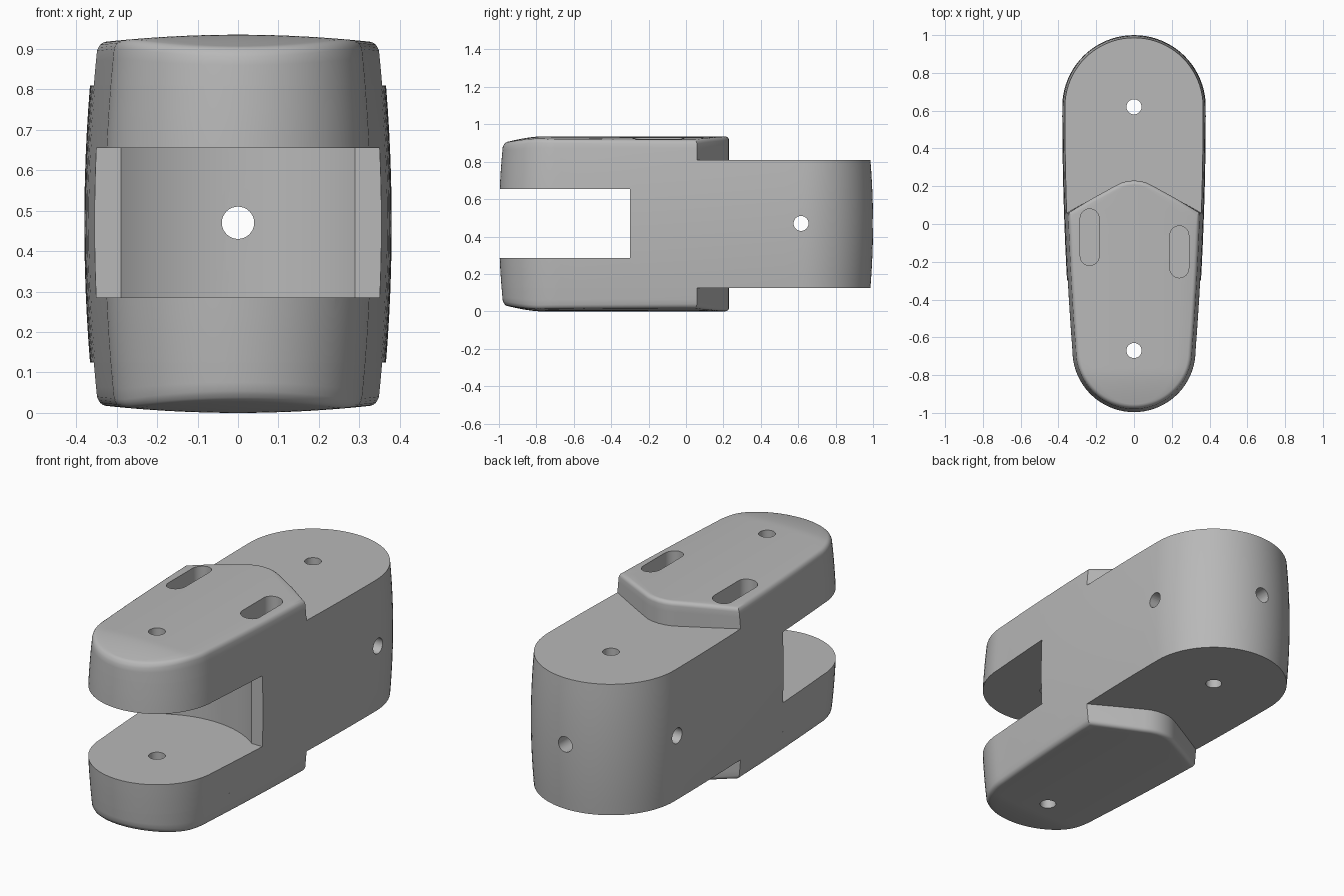
import bpy, bmesh, math
from mathutils import Vector, Matrix

cube = bpy.data.objects.get("Cube")
if cube:
    bpy.data.objects.remove(cube, do_unlink=True)

grey = bpy.data.materials.new("plain_grey")
grey.use_nodes = True
grey.diffuse_color = (0.48, 0.48, 0.48, 1)
grey.node_tree.nodes["Principled BSDF"].inputs["Base Color"].default_value = (0.48, 0.48, 0.48, 1)

MID = 0.4675        # mid height
CORE_H = 0.3425     # half height of the core
FILLET = 0.02


def side_x(y):
    """Half width of the gently curved flanks."""
    return 0.38 - 0.03 * (0.62 - y) ** 2


def arc(cy, r, a0, a1, n):
    pts = []
    for i in range(n + 1):
        a = math.radians(a0 + (a1 - a0) * i / n)
        pts.append((r * math.cos(a), cy + r * math.sin(a)))
    return pts


def flank(y0, y1, n):
    return [(side_x(y0 + (y1 - y0) * i / n), y0 + (y1 - y0) * i / n) for i in range(n + 1)]


def full_loop(half):
    """Mirror a right half, which runs from the rear to the front, into a closed loop."""
    half = [Vector(p) for p in half]
    half[0].x = half[-1].x = 0
    return half + [Vector((-p.x, p.y)) for p in reversed(half[1:-1])]


def mitres(loop):
    """Outward offset direction at each point of a clockwise loop."""
    n, out = len(loop), []
    for i in range(n):
        a = (loop[i] - loop[i - 1]).normalized()
        b = (loop[(i + 1) % n] - loop[i]).normalized()
        n1, n2 = Vector((-a.y, a.x)), Vector((-b.y, b.x))
        out.append((n1 + n2) / (1 + n1.dot(n2)))
    return out


def barrel(h):
    """Inset of the bulging side wall at distance h from mid height."""
    return 0.12 * h * h


def crown(x, y):
    """Height above mid of the crowned outer face, falling at the nose."""
    drop = 0.035 * max(0, (-0.78 - y) / 0.2) ** 1.5
    return MID - 0.02 * (x / 0.35) ** 2 - drop


def finish(bm, name):
    bmesh.ops.recalc_face_normals(bm, faces=bm.faces)
    me = bpy.data.meshes.new(name)
    bm.to_mesh(me)
    bm.free()
    ob = bpy.data.objects.new(name, me)
    bpy.context.collection.objects.link(ob)
    return ob


def skin(bm, rings):
    n = len(rings[0])
    for a, b in zip(rings, rings[1:]):
        for i in range(n):
            j = (i + 1) % n
            bm.faces.new((a[i], a[j], b[j], b[i]))


front_arc = arc(-0.67, 0.33, -5, -90, 18)


def make_core():
    loop = full_loop(arc(0.62, 0.38, 90, 0, 20) + flank(0.62, -0.67, 14)[1:] + front_arc)
    dirs = mitres(loop)
    bm = bmesh.new()
    rings = []
    for k in range(13):
        h = -CORE_H + 2 * CORE_H * k / 12
        rings.append([bm.verts.new((*(p - d * barrel(h)), MID + h)) for p, d in zip(loop, dirs)])
    skin(bm, rings)
    bm.faces.new(rings[0])
    bm.faces.new(rings[-1])
    return finish(bm, "link_body")


def make_plate(name, sign):
    """Raised fork plate with a pointed rear edge, crowned face and rounded rim."""
    wedge = [(0, 0.23), (0.035, 0.227), (0.07, 0.217), (0.1, 0.202), (0.23, 0.13)]
    half = wedge + flank(0.058, -0.67, 10) + front_arc
    loop = full_loop(half)
    dirs = mitres(loop)
    n, m = len(loop), len(half)
    corner = len(wedge)
    walls = []
    for i, d in enumerate(dirs):
        r = min(i, n - i)
        if r < corner:
            walls.append(Vector((0, 0)))          # wedge face stays upright
        elif r == corner:
            walls.append(Vector((math.copysign(1, loop[i].x), 0)))
        else:
            walls.append(d)
    bm = bmesh.new()

    def ring(step, fil):
        out = []
        for p, d, w in zip(loop, dirs, walls):
            q = p - d * fil - w * barrel(0.445)
            top = crown(q.x, q.y)
            if step <= 1:                         # wall
                h = CORE_H + (top - FILLET - CORE_H) * step
                q = p - w * barrel(h)
            else:                                 # rounded rim
                a = (step - 1) * math.pi / 2
                h = top - FILLET * (1 - math.sin(a))
            out.append(bm.verts.new((q.x, q.y, MID + sign * h)))
        return out

    rings = [ring(s, 0) for s in (0, 0.35, 0.7, 1)]
    for k in range(1, 5):
        rings.append(ring(1 + k / 4, FILLET * (1 - math.cos(k * math.pi / 8))))
    skin(bm, rings)
    bm.faces.new(rings[0])

    # crowned face, built as rows across the width
    rim, cols, rows = rings[-1], 10, []
    for i in range(m):
        if i in (0, m - 1):
            rows.append([rim[i]] * (cols + 1))
            continue
        a, b = rim[i], rim[n - i]
        mid = []
        for k in range(1, cols):
            c = a.co.lerp(b.co, k / cols)
            mid.append(bm.verts.new((c.x, c.y, MID + sign * crown(c.x, c.y))))
        rows.append([a] + mid + [b])
    for r, s in zip(rows, rows[1:]):
        for k in range(cols):
            vs = list(dict.fromkeys((r[k], r[k + 1], s[k + 1], s[k])))
            bm.faces.new(vs)
    return finish(bm, name)


def cylinder(r, length, loc, axis="Z", seg=32):
    bm = bmesh.new()
    rot = {"X": Matrix.Rotation(math.pi / 2, 4, "Y"), "Y": Matrix.Rotation(math.pi / 2, 4, "X"),
           "Z": Matrix.Identity(4)}[axis]
    bmesh.ops.create_cone(bm, cap_ends=True, segments=seg, radius1=r, radius2=r, depth=length,
                          matrix=Matrix.Translation(loc) @ rot)
    return finish(bm, "cutter")


def box(size, loc):
    bm = bmesh.new()
    bmesh.ops.create_cube(bm, size=1, matrix=Matrix.Translation(loc) @ Matrix.Diagonal((*size, 1)))
    return finish(bm, "cutter")


def pocket(x, y0, y1, r, z0, z1):
    """Upright prism with rounded ends."""
    pts = arc(y1 - r, r, 0, 180, 12) + arc(y0 + r, r, 180, 360, 12)
    bm = bmesh.new()
    rings = [[bm.verts.new((x + px, py, z)) for px, py in pts] for z in (z0, z1)]
    skin(bm, rings)
    for rg in rings:
        bm.faces.new(rg)
    return finish(bm, "cutter")


def cut(ob, cutter):
    cutter.hide_render = True
    mod = ob.modifiers.new("cut", "BOOLEAN")
    mod.operation, mod.solver, mod.object = "DIFFERENCE", "EXACT", cutter
    bpy.context.view_layer.objects.active = ob
    bpy.ops.object.modifier_apply(modifier=mod.name)
    bpy.data.objects.remove(cutter, do_unlink=True)


body = make_core()
upper = make_plate("upper_fork_plate", 1)
lower = make_plate("lower_fork_plate", -1)

# fork slot with a concave back wall
cut(body, box((1, 1, 0.37), (0, -0.8, 0.47)))
cut(body, cylinder(0.47, 0.37, (0, -0.67, 0.47), seg=96))

# pin holes along the three axes
cut(body, cylinder(0.04, 1.6, (0, 0.62, MID)))
cut(body, cylinder(0.04, 1.2, (0, 0.615, 0.47), "X"))
cut(body, cylinder(0.04, 1.6, (0, 0.4, 0.47), "Y"))
for part in (body, upper, lower):
    cut(part, cylinder(0.04, 1.6, (0, -0.67, MID)))

# two rounded pockets in the upper plate
cut(upper, pocket(-0.235, -0.22, 0.08, 0.05, 0.83, 1.0))
cut(upper, pocket(0.24, -0.285, -0.01, 0.05, 0.83, 1.0))

for part in (body, upper, lower):
    part.data.materials.clear()
    part.data.materials.append(grey)
    bpy.ops.object.select_all(action="DESELECT")
    part.select_set(True)
    bpy.context.view_layer.objects.active = part
    bpy.ops.object.shade_smooth_by_angle(angle=math.radians(30))
